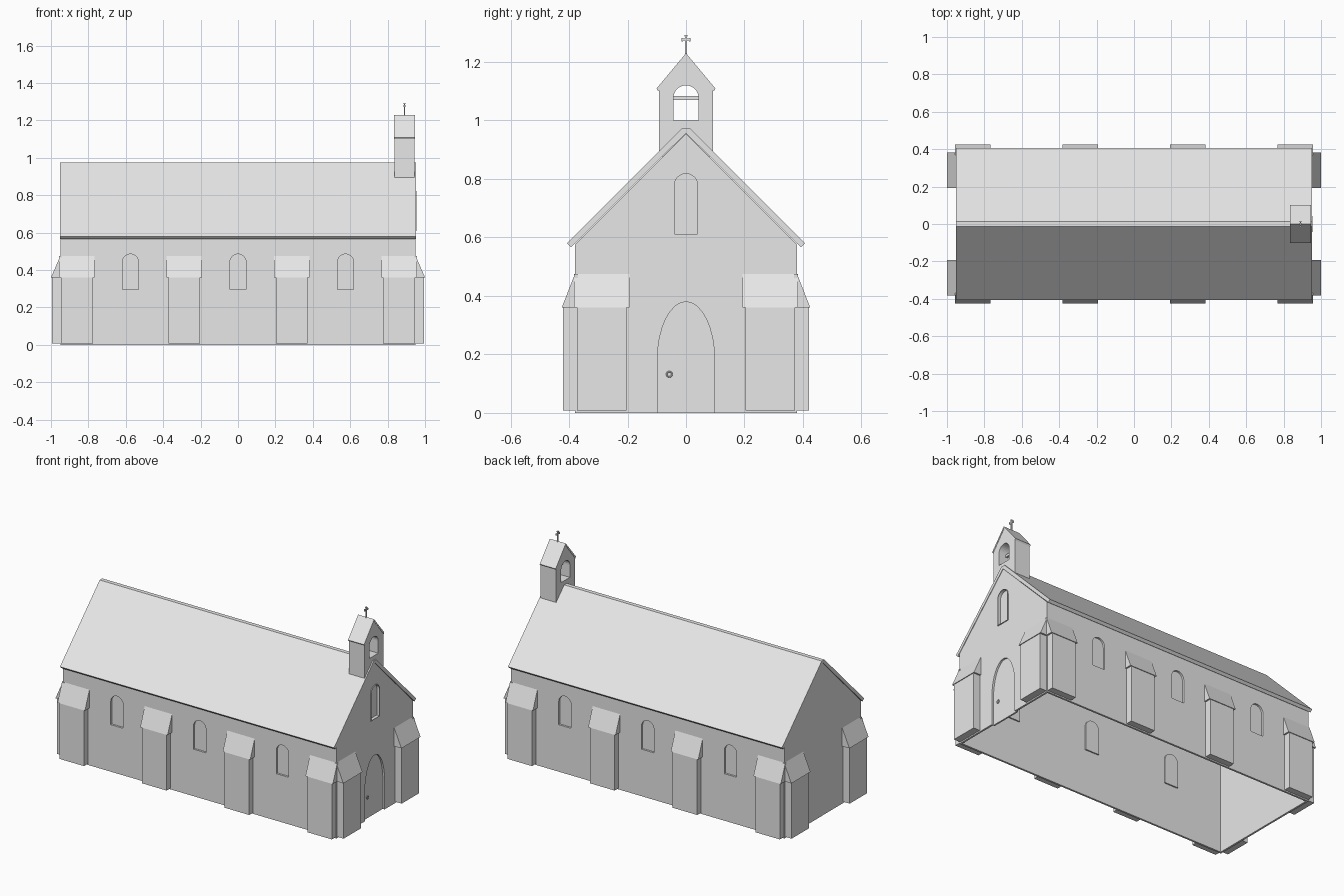
import bpy, bmesh, math
from mathutils import Matrix, Vector

cube = bpy.data.objects.get("Cube")
if cube:
    bpy.data.objects.remove(cube, do_unlink=True)

STONE = (0.8, 0.8, 0.8, 1)
stone = bpy.data.materials.new("pale_stone")
stone.use_nodes = True
stone.diffuse_color = STONE
stone.node_tree.nodes["Principled BSDF"].inputs["Base Color"].default_value = STONE


def finish(bm, name):
    bmesh.ops.recalc_face_normals(bm, faces=bm.faces)
    mesh = bpy.data.meshes.new(name)
    bm.to_mesh(mesh)
    bm.free()
    mesh.materials.append(stone)
    obj = bpy.data.objects.new(name, mesh)
    bpy.context.collection.objects.link(obj)
    return obj


def prism(name, profile, axis, a, b, matrix=None):
    """Extrude a (u, z) profile along X or Y from a to b."""
    bm = bmesh.new()
    place = (lambda u, z: (a, u, z)) if axis == "X" else (lambda u, z: (u, a, z))
    face = bm.faces.new([bm.verts.new(place(u, z)) for u, z in profile])
    moved = bmesh.ops.extrude_face_region(bm, geom=[face])["geom"]
    step = Vector((b - a, 0, 0)) if axis == "X" else Vector((0, b - a, 0))
    bmesh.ops.translate(bm, vec=step, verts=[g for g in moved if isinstance(g, bmesh.types.BMVert)])
    if matrix:
        bm.transform(matrix)
    return finish(bm, name)


def rect(u0, u1, z0, z1):
    return [(u0, z0), (u1, z0), (u1, z1), (u0, z1)]


def arch(u, half, z0, spring, top, n=16):
    """Round-headed opening outline."""
    head = [(u + half * math.cos(math.pi * i / n),
             spring + (top - spring) * math.sin(math.pi * i / n)) for i in range(n + 1)]
    return [(u - half, z0), (u + half, z0)] + head


def gable(half, base, apex, slope=1.0):
    eave = apex - half * slope
    return [(-half, base), (half, base), (half, eave), (0, apex), (-half, eave)]


def cut(target, cutter):
    mod = target.modifiers.new("cut", "BOOLEAN")
    mod.operation = "DIFFERENCE"
    mod.solver = "EXACT"
    mod.object = cutter
    bpy.context.view_layer.objects.active = target
    bpy.ops.object.modifier_apply(modifier=mod.name)
    bpy.data.objects.remove(cutter, do_unlink=True)


L, W, T = 0.95, 0.38, 0.012   # half length, half width, wall thickness

# Hollow nave walls, open underneath
walls = prism("nave_walls", gable(W, 0, 0.955), "X", -L, L)
cut(walls, prism("cutter", gable(W - T, -0.1, 0.955 - T), "X", -L + T, L - T))

# Side windows: opening with a recessed pane
for side, s in (("front", -1), ("back", 1)):
    for i, x in enumerate((-0.575, 0, 0.575)):
        cut(walls, prism("cutter", arch(x, 0.043, 0.295, 0.442, 0.485), "Y", s * 0.3, s * 0.45))
        prism(f"{side}_window_{i + 1}", arch(x, 0.047, 0.291, 0.442, 0.489), "Y",
              s * (W - 0.021), s * (W - 0.013))

# Gable window with thin lining
cut(walls, prism("cutter", arch(0, 0.043, 0.608, 0.778, 0.821), "X", 0.9, 1))
prism("gable_window", arch(0, 0.046, 0.605, 0.778, 0.824), "X", L - 0.024, L - 0.015)
lining = prism("gable_window_lining", arch(0, 0.0435, 0.6075, 0.778, 0.8215), "X", L - 0.014, L + 0.005)
cut(lining, prism("cutter", arch(0, 0.04, 0.611, 0.778, 0.818), "X", 0.9, 1))

# Arched door with ring handle
cut(walls, prism("cutter", arch(0, 0.098, -0.05, 0.18, 0.38), "X", 0.9, 1))
prism("door", arch(0, 0.102, 0, 0.18, 0.384), "X", L - 0.023, L - 0.013)
bpy.ops.mesh.primitive_torus_add(major_radius=0.009, minor_radius=0.0025, major_segments=16,
                                 minor_segments=6, location=(L - 0.01, -0.057, 0.132),
                                 rotation=(0, math.pi / 2, 0))
ring = bpy.context.object
ring.name = "door_ring"
ring.data.materials.append(stone)
bpy.ops.object.shade_smooth_by_angle()

# Main roof
prism("main_roof", [(-0.407, 0.58), (-0.013, 0.974), (0.013, 0.974), (0.407, 0.58),
                    (0.393, 0.566), (0, 0.957), (-0.393, 0.566)], "X", -L - 0.002, L + 0.002)


# Buttresses: shaft with a wider sloping cap
def buttress(name, matrix, depth):
    prism(name + "_shaft", rect(-0.085, 0.085, 0.008, 0.365), "Y", 0.01, 0.005 - depth, matrix)
    prism(name + "_cap", [(0.01, 0.36), (-depth, 0.36), (0, 0.475), (0.01, 0.475)],
          "X", -0.095, 0.095, matrix @ Matrix.Identity(4))


for side, y, turn in (("front", -W, 0), ("back", W, math.pi)):
    for i, x in enumerate((-0.861, -0.287, 0.287, 0.861)):
        buttress(f"{side}_buttress_{i + 1}",
                 Matrix.Translation((x, y, 0)) @ Matrix.Rotation(turn, 4, "Z"), 0.045)
for side, x, turn in (("left", L, math.pi / 2), ("right", -L, -math.pi / 2)):
    for end, y in (("front", -0.288), ("back", 0.288)):
        buttress(f"{side}_end_{end}_buttress",
                 Matrix.Translation((x, y, 0)) @ Matrix.Rotation(turn, 4, "Z"), 0.05)

# Bell tower with an open arch and beam
X0, X1 = 0.835, 0.946
tower = prism("bell_tower", gable(0.093, 0.875, 1.222, 1.2), "X", X0 + 0.002, X1 - 0.002)
cut(tower, prism("cutter", arch(0, 0.043, 1.0, 1.077, 1.12), "X", 0.7, 1.1))
prism("bell_beam", rect(-0.046, 0.046, 1.07, 1.084), "X", 0.883, 0.897)
prism("bell_tower_roof", [(-0.101, 1.109), (0, 1.23), (0.101, 1.109), (0.095, 1.1),
                          (0, 1.216), (-0.095, 1.1)], "X", X0, X1)

# Cross on the tower, with slightly flared tips
CX = 0.89
prism("cross_post", rect(-0.0035, 0.0035, 1.222, 1.29), "X", CX - 0.0035, CX + 0.0035)
prism("cross_arm", rect(-0.014, 0.014, 1.273, 1.28), "X", CX - 0.0033, CX + 0.0033)
prism("cross_top", rect(-0.005, 0.005, 1.287, 1.293), "X", CX - 0.0045, CX + 0.0045)
for tip, s in (("front", -1), ("back", 1)):
    prism(f"cross_{tip}_tip", rect(s * 0.013 - 0.003, s * 0.013 + 0.003, 1.271, 1.282),
          "X", CX - 0.0045, CX + 0.0045)
